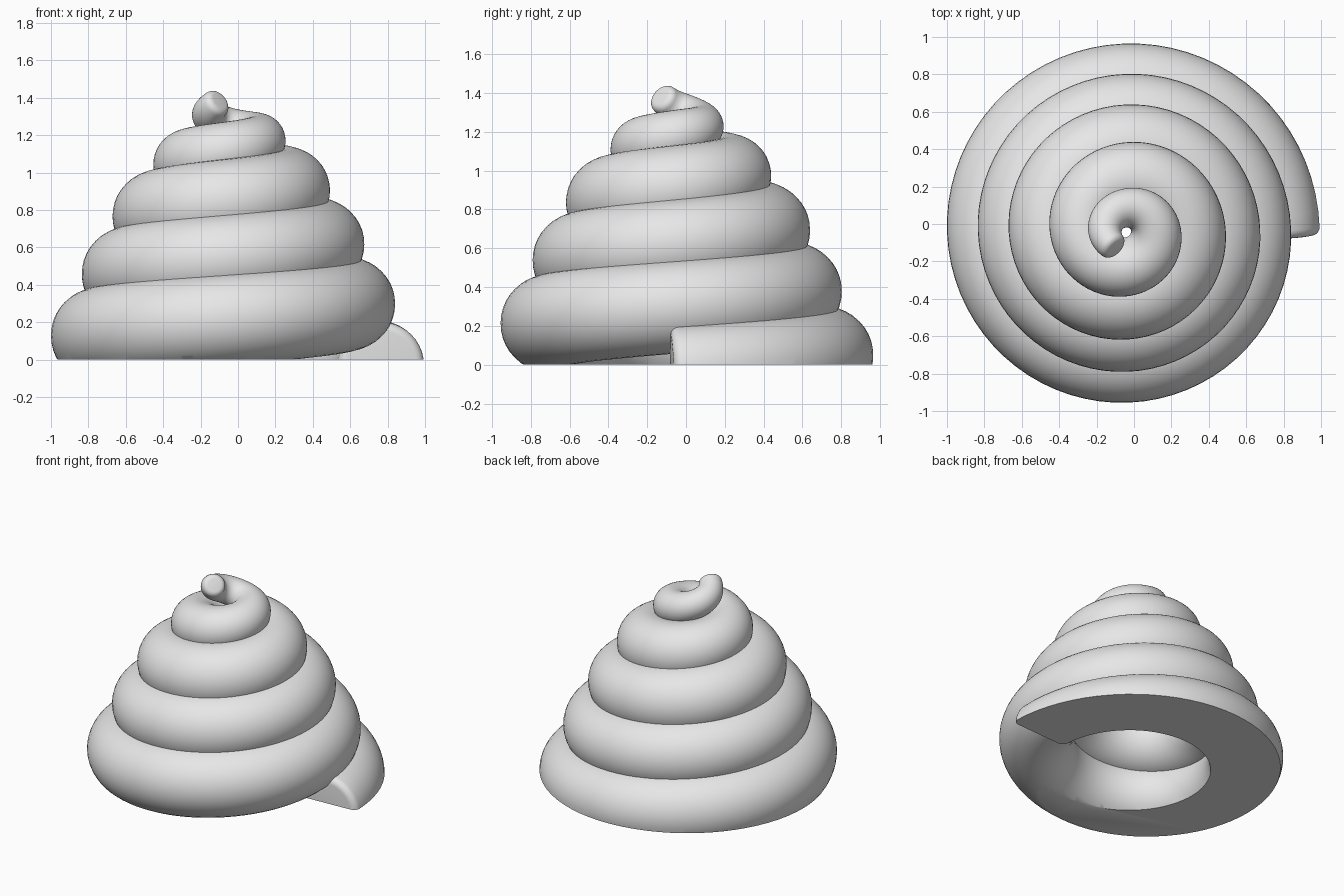
import bpy, bmesh, math
from mathutils import Vector

cube = bpy.data.objects.get("Cube")
if cube:
    bpy.data.objects.remove(cube, do_unlink=True)

CENTRE = Vector((-0.04, -0.035, 0))
SIDES, STEPS_PER_TURN = 40, 72

# Spiral keys: turns, distance from axis, height, tube radius
KEYS = [
    (0, 0.805, -0.03, 0.23), (0.25, 0.755, 0.05, 0.245), (0.5, 0.71, 0.13, 0.25),
    (1, 0.64, 0.30, 0.24), (1.5, 0.55, 0.46, 0.245), (2, 0.48, 0.62, 0.235),
    (2.5, 0.392, 0.77, 0.238), (3, 0.308, 0.91, 0.222), (3.5, 0.23, 1.05, 0.18),
    (4, 0.155, 1.18, 0.135), (4.25, 0.12, 1.24, 0.105), (4.5, 0.115, 1.315, 0.09),
    (4.62, 0.11, 1.365, 0.078),
]


def slope(i, c):
    a, b = KEYS[max(i - 1, 0)], KEYS[min(i + 1, len(KEYS) - 1)]
    return (b[c] - a[c]) / (b[0] - a[0])


def sample(t):
    """Smoothly interpolated axis distance, height and tube radius."""
    i = max(k for k in range(len(KEYS) - 1) if k == 0 or KEYS[k][0] <= t)
    a, b = KEYS[i], KEYS[i + 1]
    h = b[0] - a[0]
    u = (t - a[0]) / h
    s = u * u * (3 - 2 * u)
    return [a[c] * (1 - s) + b[c] * s + h * u * (1 - u)
            * ((1 - u) * slope(i, c) - u * slope(i + 1, c)) for c in (1, 2, 3)]


def point(t):
    dist, z, _ = sample(t)
    a = t * math.tau
    return CENTRE + Vector((dist * math.cos(a), dist * math.sin(a), z))


def add_ring(bm, t, push=0.0, shrink=0.0):
    """One circular section across the path, optionally pushed along it."""
    tangent = (point(t + 0.002) - point(t - 0.002)).normalized()
    side = tangent.cross(Vector((0, 0, 1))).normalized()
    up = side.cross(tangent)
    r = sample(t)[2] - shrink
    c = point(t) + tangent * push
    return [bm.verts.new(c + r * (side * math.cos(a) + up * math.sin(a)))
            for a in (math.tau * k / SIDES for k in range(SIDES))]


# Coiled tube with rounded rims at both ends
bm = bmesh.new()
end = KEYS[-1][0]
steps = round(end * STEPS_PER_TURN)
arc = [math.pi / 2 * k / 5 for k in range(1, 6)]


def rim(t, bevel, sign):
    return [add_ring(bm, t, sign * bevel * math.sin(a), bevel * (1 - math.cos(a))) for a in arc]


rings = rim(0.002, 0.045, -1)[::-1]
rings += [add_ring(bm, 0.002 + (end - 0.002) * k / steps) for k in range(steps + 1)]
rings += rim(end, 0.035, 1)
for lower, upper in zip(rings, rings[1:]):
    for k in range(SIDES):
        n = (k + 1) % SIDES
        bm.faces.new((lower[k], lower[n], upper[n], upper[k]))
bm.faces.new(rings[0])
bm.faces.new(rings[-1])

# Flat underside
bmesh.ops.bisect_plane(bm, geom=bm.verts[:] + bm.edges[:] + bm.faces[:], dist=1e-5,
                       plane_co=(0, 0, 0), plane_no=(0, 0, 1), clear_inner=True)
bmesh.ops.holes_fill(bm, edges=[e for e in bm.edges if e.is_boundary], sides=0)
bmesh.ops.recalc_face_normals(bm, faces=bm.faces[:])

mesh = bpy.data.meshes.new("coiled_swirl")
bm.to_mesh(mesh)
bm.free()
swirl = bpy.data.objects.new("coiled_swirl", mesh)
bpy.context.collection.objects.link(swirl)

# Plain grey surface
grey = bpy.data.materials.new("light_grey")
grey.use_nodes = True
colour = (0.8, 0.8, 0.8, 1)
grey.diffuse_color = colour
next(n for n in grey.node_tree.nodes
     if n.type == "BSDF_PRINCIPLED").inputs["Base Color"].default_value = colour
mesh.materials.append(grey)

bpy.ops.object.select_all(action="DESELECT")
swirl.select_set(True)
bpy.context.view_layer.objects.active = swirl
bpy.ops.object.shade_smooth_by_angle(angle=math.radians(35))
